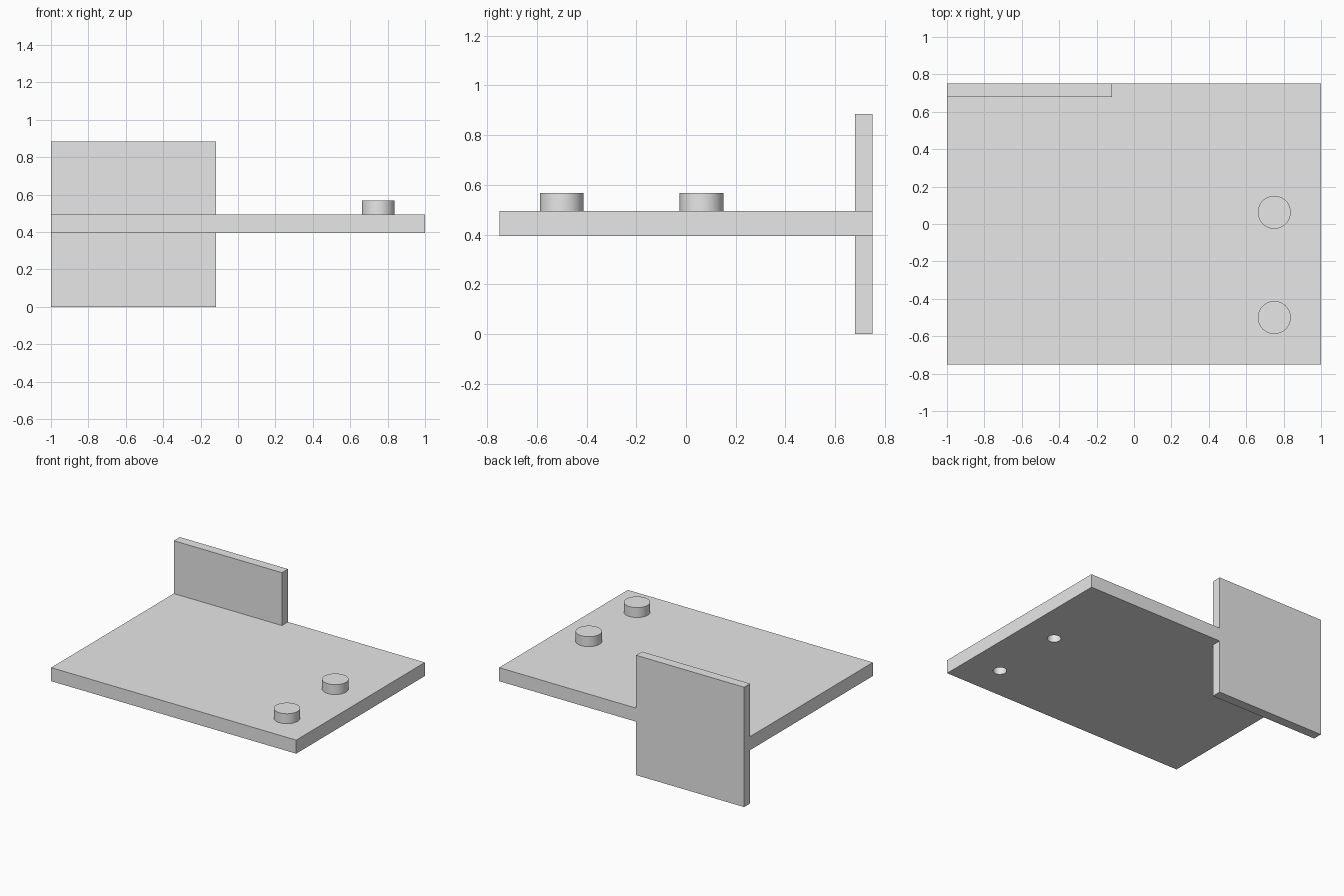
import bpy
import bmesh

# Remove the default cube
default = bpy.data.objects.get("Cube")
if default:
    bpy.data.objects.remove(default, do_unlink=True)

BOTTOM, TOP, KNOB_TOP = 0.394, 0.494, 0.567
PANEL_TOP, PANEL_X, PANEL_Y = 0.884, -0.118, 0.68
KNOB_CENTRES = [(0.75, 0.0625), (0.75, -0.5)]

grey = bpy.data.materials.new("light_grey")
grey.use_nodes = True
grey.diffuse_color = (0.8, 0.8, 0.8, 1)
grey.node_tree.nodes["Principled BSDF"].inputs["Base Color"].default_value = (0.8, 0.8, 0.8, 1)


def prism(name, outline, z0, z1):
    """Extrude a flat outline from z0 up to z1."""
    bm = bmesh.new()
    face = bm.faces.new([bm.verts.new((x, y, z0)) for x, y in outline])
    grown = bmesh.ops.extrude_face_region(bm, geom=[face], use_keep_orig=True)
    for v in grown["geom"]:
        if isinstance(v, bmesh.types.BMVert):
            v.co.z = z1
    bmesh.ops.recalc_face_normals(bm, faces=bm.faces[:])
    mesh = bpy.data.meshes.new(name)
    bm.to_mesh(mesh)
    bm.free()
    mesh.materials.append(grey)
    obj = bpy.data.objects.new(name, mesh)
    bpy.context.collection.objects.link(obj)
    return obj


def cylinder(name, centre, radius, z0, z1):
    bpy.ops.mesh.primitive_cylinder_add(
        vertices=48, radius=radius, depth=z1 - z0,
        location=(*centre, (z0 + z1) / 2))
    obj = bpy.context.object
    obj.name = name
    obj.data.materials.append(grey)
    return obj


def smooth(obj):
    bpy.ops.object.select_all(action="DESELECT")
    obj.select_set(True)
    bpy.context.view_layer.objects.active = obj
    bpy.ops.object.shade_smooth_by_angle()


# Flat plate, notched at the back where the upright panel sits
plate = prism("base_plate", [
    (-1, -0.75), (1, -0.75), (1, 0.75),
    (PANEL_X, 0.75), (PANEL_X, PANEL_Y), (-1, PANEL_Y)], BOTTOM, TOP)

# Square upright panel
prism("upright_panel", [
    (-1, PANEL_Y), (PANEL_X, PANEL_Y), (PANEL_X, 0.75), (-1, 0.75)], 0, PANEL_TOP)

# Round knobs, each above a small hole drilled from the underside
for label, centre in zip(("back", "front"), KNOB_CENTRES):
    smooth(cylinder(label + "_knob", centre, 0.088, TOP, KNOB_TOP))
    cutter = cylinder(label + "_hole_cutter", centre, 0.046, BOTTOM - 0.1, TOP + 0.1)
    cutter.hide_render = True
    cut = plate.modifiers.new(label + "_hole", "BOOLEAN")
    cut.operation = "DIFFERENCE"
    cut.solver = "EXACT"
    cut.object = cutter
    bpy.context.view_layer.objects.active = plate
    bpy.ops.object.modifier_apply(modifier=cut.name)
    bpy.data.objects.remove(cutter, do_unlink=True)
smooth(plate)
